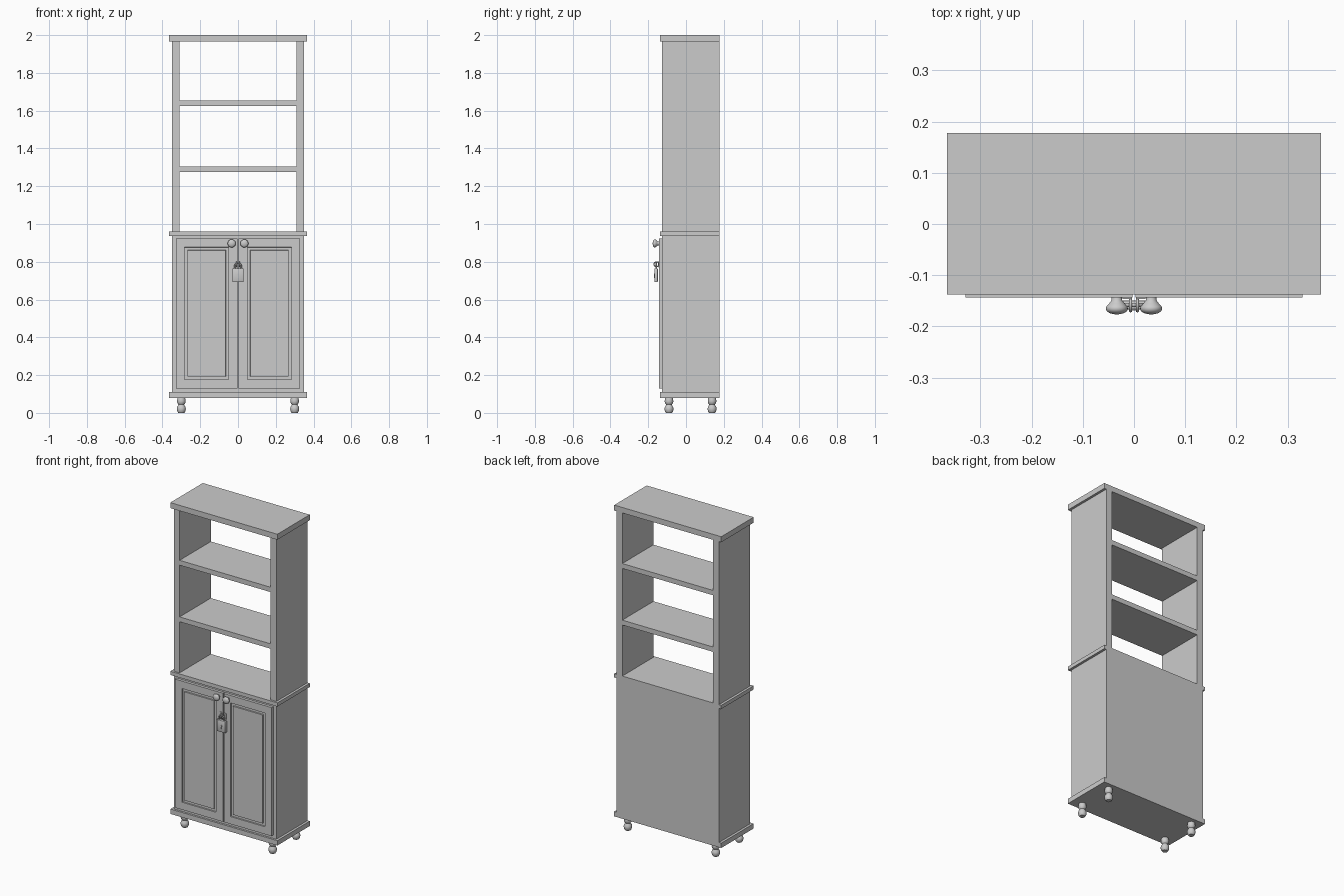
import bpy, bmesh, math
from mathutils import Matrix, Vector

if "Cube" in bpy.data.objects:
    bpy.data.objects.remove(bpy.data.objects["Cube"])


def finish(bm, name, smooth=False):
    bmesh.ops.recalc_face_normals(bm, faces=bm.faces)
    me = bpy.data.meshes.new(name)
    bm.to_mesh(me)
    bm.free()
    ob = bpy.data.objects.new(name, me)
    bpy.context.collection.objects.link(ob)
    if smooth:
        bpy.ops.object.select_all(action='DESELECT')
        ob.select_set(True)
        bpy.context.view_layer.objects.active = ob
        bpy.ops.object.shade_smooth_by_angle(angle=math.radians(40))
    return ob


def box_bm(x0, x1, y0, y1, z0, z1):
    bm = bmesh.new()
    size = Matrix.Diagonal((x1 - x0, y1 - y0, z1 - z0, 1))
    mid = Matrix.Translation(((x0 + x1) / 2, (y0 + y1) / 2, (z0 + z1) / 2))
    bmesh.ops.create_cube(bm, size=1, matrix=mid @ size)
    return bm


def box(name, *b):
    return finish(box_bm(*b), name)


def lathe(name, profile, loc, rot=Matrix(), steps=24):
    # spin an (r, z) profile, capped where it meets the axis
    bm = bmesh.new()
    vs = [bm.verts.new((r, 0, z)) for r, z in profile]
    es = [bm.edges.new(p) for p in zip(vs, vs[1:])]
    bmesh.ops.spin(bm, geom=vs + es, cent=(0, 0, 0), axis=(0, 0, 1),
                   angle=2 * math.pi, steps=steps)
    bmesh.ops.remove_doubles(bm, verts=bm.verts, dist=1e-5)
    bmesh.ops.transform(bm, matrix=Matrix.Translation(loc) @ rot, verts=bm.verts)
    return finish(bm, name, True)


def tube(name, pts, radius, cyclic=False, sides=12):
    # sweep a circle along a planar path
    pts = [Vector(p) for p in pts]
    n = len(pts)
    normal = (pts[1] - pts[0]).cross(pts[n // 2] - pts[0]).normalized()
    bm = bmesh.new()
    rings = []
    for i, p in enumerate(pts):
        a = pts[(i - 1) % n] if cyclic else pts[max(i - 1, 0)]
        b = pts[(i + 1) % n] if cyclic else pts[min(i + 1, n - 1)]
        side = (b - a).normalized().cross(normal)
        rings.append([bm.verts.new(p + radius * (math.cos(t) * side + math.sin(t) * normal))
                      for t in (2 * math.pi * k / sides for k in range(sides))])
    for i in range(n if cyclic else n - 1):
        r, s = rings[i], rings[(i + 1) % n]
        for k in range(sides):
            j = (k + 1) % sides
            bm.faces.new((r[k], r[j], s[j], s[k]))
    if not cyclic:
        bm.faces.new(rings[0])
        bm.faces.new(rings[-1])
    return finish(bm, name, True)


FRONT, BACK, DOOR = -0.126, 0.178, -0.143
TO_FRONT = Matrix.Rotation(math.pi / 2, 4, 'X')

# carcass: overhanging boards, lower cabinet, open shelving
box("top_board", -0.365, 0.365, -0.138, BACK, 1.966, 2.0)
box("middle_board", -0.365, 0.365, -0.138, BACK, 0.937, 0.96)
box("bottom_board", -0.365, 0.365, -0.138, BACK, 0.08, 0.11)
box("lower_cabinet", -0.35, 0.35, FRONT, BACK, 0.11, 0.937)
for i, z in enumerate((1.275, 1.624)):
    box(f"shelf_{i + 1}", -0.31, 0.31, FRONT, BACK, z, z + 0.03)

LEG = [(0, 0), (0.016, 0), (0.021, 0.007), (0.024, 0.02), (0.022, 0.032), (0.016, 0.04),
       (0.015, 0.044), (0.020, 0.05), (0.023, 0.06), (0.022, 0.07), (0.020, 0.08), (0, 0.08)]
KNOB = [(0, 0), (0.010, 0), (0.0105, 0.006), (0.015, 0.012), (0.0205, 0.018),
        (0.0215, 0.022), (0.020, 0.027), (0.014, 0.031), (0.006, 0.033), (0, 0.0335)]

for side, s in (("left", -1), ("right", 1)):
    box(f"{side}_side_panel", *sorted((0.31 * s, 0.35 * s)), FRONT, BACK, 0.96, 1.966)

    # door with a grooved rectangle on its front
    bm = box_bm(*sorted((0.003 * s, 0.329 * s)), DOOR, FRONT, 0.13, 0.923)
    face = min(bm.faces, key=lambda f: f.calc_center_median().y)
    for inset, depth in ((0.046, 0), (0.0005, -0.008), (0.015, 0), (0.0005, 0.008)):
        bmesh.ops.inset_region(bm, faces=[face], thickness=inset, use_even_offset=True)
        for v in face.verts:
            v.co.y -= depth
    finish(bm, f"{side}_door")

    lathe(f"{side}_knob", KNOB, (0.0335 * s, DOOR, 0.897), TO_FRONT)
    for end, y in (("front", -0.09), ("back", 0.138)):
        lathe(f"{end}_{side}_leg", LEG, (0.30 * s, y, 0))

    # eye ring on each door for the padlock
    ring = [(0.0065 * s, -0.157 + 0.0125 * math.cos(t), 0.787 + 0.0125 * math.sin(t))
            for t in (2 * math.pi * k / 24 for k in range(24))]
    tube(f"{side}_lock_eye", ring, 0.003, True)
    box(f"{side}_lock_plate", *sorted((0.004 * s, 0.022 * s)), DOOR - 0.003, DOOR, 0.77, 0.804)

# padlock: shackle, body, keyhole
LY = -0.158
arc = [(0.017 * math.cos(t), LY, 0.776 + 0.017 * math.sin(t))
       for t in (math.pi * k / 16 for k in range(17))]
tube("padlock_shackle", [(0.017, LY, 0.755)] + arc + [(-0.017, LY, 0.755)], 0.0042)
bm = box_bm(-0.03, 0.03, LY - 0.009, LY + 0.009, 0.692, 0.765)
bmesh.ops.bevel(bm, geom=bm.edges[:], offset=0.004, segments=2, profile=0.5, affect='EDGES')
finish(bm, "padlock_body", True)
lathe("keyhole_round", [(0, 0), (0.007, 0), (0.007, 0.0015), (0, 0.0015)],
      (0, LY - 0.009, 0.731), TO_FRONT, 16)
box("keyhole_slot", -0.003, 0.003, LY - 0.0105, LY - 0.009, 0.713, 0.728)
